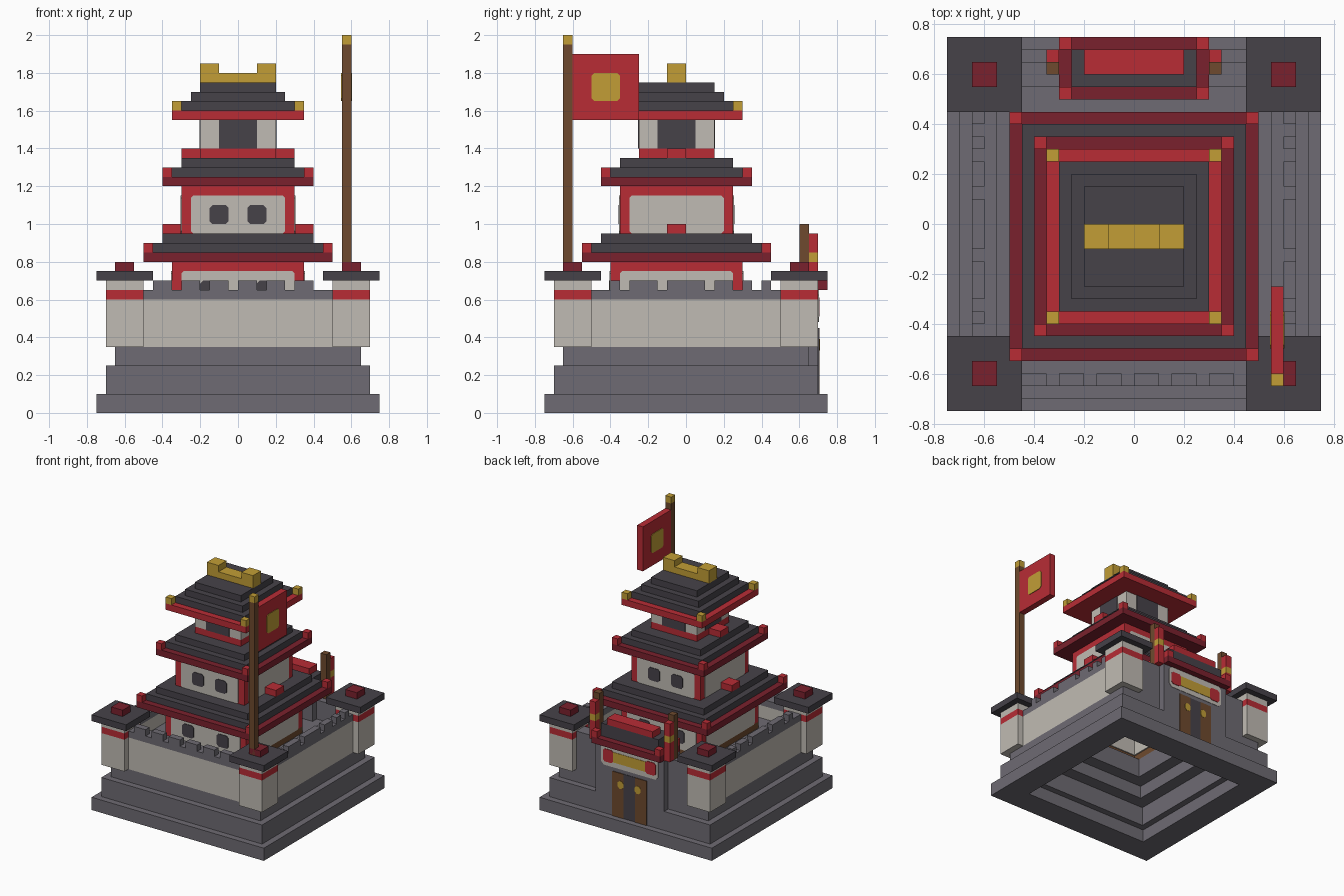
import bpy, bmesh
from mathutils import Vector

cube = bpy.data.objects.get("Cube")
if cube:
    bpy.data.objects.remove(cube)


def material(name, rgb):
    lin = [((c / 255 + 0.055) / 1.055) ** 2.4 for c in rgb] + [1]
    m = bpy.data.materials.new(name)
    m.use_nodes = True
    m.diffuse_color = lin
    bsdf = m.node_tree.nodes["Principled BSDF"]
    bsdf.inputs["Base Color"].default_value = lin
    bsdf.inputs["Roughness"].default_value = 0.9
    return m


PLASTER = material("plaster", (192, 187, 179))
RED = material("bright red", (184, 44, 53))
CRIMSON = material("dark red", (122, 33, 45))
SLATE = material("dark slate", (70, 66, 73))
STONE = material("grey stone", (110, 107, 115))
WOOD = material("brown wood", (110, 74, 46))
GOLD = material("gold", (194, 158, 54))


def finish(name, bm, mat):
    bmesh.ops.recalc_face_normals(bm, faces=bm.faces)
    mesh = bpy.data.meshes.new(name)
    bm.to_mesh(mesh)
    bm.free()
    mesh.materials.append(mat)
    obj = bpy.data.objects.new(name, mesh)
    bpy.context.collection.objects.link(obj)
    return obj


def add_box(bm, x, y, z):
    verts = bmesh.ops.create_cube(bm, size=1)["verts"]
    for v in verts:
        v.co = [r[0] if c < 0 else r[1] for c, r in zip(v.co, (x, y, z))]


def box(name, mat, x, y, z):
    """Box from its low and high limit on each axis."""
    bm = bmesh.new()
    add_box(bm, x, y, z)
    return finish(name, bm, mat)


def slab(name, mat, h, z0, z1, cy=0):
    return box(name, mat, (-h, h), (cy - h, cy + h), (z0, z1))


def ring(name, mat, outer, inner, z0, z1, cy=0):
    """Square tube standing upright."""
    bm = bmesh.new()
    loops = []
    for h, z in ((outer, z0), (outer, z1), (inner, z1), (inner, z0)):
        loops.append([bm.verts.new((sx * h, cy + sy * h, z))
                      for sx, sy in ((-1, -1), (1, -1), (1, 1), (-1, 1))])
    for a, b in zip(loops, loops[1:] + loops[:1]):
        for i in range(4):
            j = (i + 1) % 4
            bm.faces.new((a[i], a[j], b[j], b[i]))
    return finish(name, bm, mat)


def plate(name, mat, axis, side, plane, u, v, cut=0.012, depth=0.004):
    """Thin panel with clipped corners lying on a wall that faces an axis."""
    bm = bmesh.new()
    pts = [(u[0] + cut, v[0]), (u[1] - cut, v[0]), (u[1], v[0] + cut), (u[1], v[1] - cut),
           (u[1] - cut, v[1]), (u[0] + cut, v[1]), (u[0], v[1] - cut), (u[0], v[0] + cut)]
    place = (lambda p: (plane, p[0], p[1])) if axis == "x" else (lambda p: (p[0], plane, p[1]))
    face = bm.faces.new([bm.verts.new(place(p)) for p in pts])
    out = bmesh.ops.extrude_face_region(bm, geom=[face])["geom"]
    shift = Vector((side * depth, 0, 0) if axis == "x" else (0, side * depth, 0))
    for e in out:
        if isinstance(e, bmesh.types.BMVert):
            e.co += shift
    return finish(name, bm, mat)


def corners(name, mat, x, y0, y1, z, size=0.05):
    """Cubes on the four corners of an eave."""
    bm = bmesh.new()
    for xr in ((-x, -x + size), (x - size, x)):
        for yr in ((y0, y0 + size), (y1 - size, y1)):
            add_box(bm, xr, yr, (z, z + size))
    finish(name, bm, mat)


# Stepped hollow base and courtyard
ring("base_lower_step", STONE, 0.75, 0.55, 0, 0.1)
ring("base_middle_step", STONE, 0.7, 0.5, 0.1, 0.25)
ring("base_upper_step", STONE, 0.65, 0.4, 0.25, 0.35)
ring("courtyard_floor", STONE, 0.6, 0.3, 0.35, 0.5)

# Curtain walls with capped battlements
for s, side in ((-1, "right"), (1, "left")):
    xr = sorted((s * 0.55, s * 0.65))
    box(side + "_wall", PLASTER, xr, (-0.5, 0.5), (0.35, 0.6))
    box(side + "_wall_cap", STONE, xr, (-0.5, 0.5), (0.6, 0.65))
box("front_wall", PLASTER, (-0.55, 0.55), (-0.65, -0.55), (0.35, 0.6))
box("front_wall_cap", STONE, (-0.55, 0.55), (-0.65, -0.55), (0.6, 0.65))
box("back_wall", STONE, (-0.55, 0.55), (0.55, 0.65), (0.35, 0.65))

bm = bmesh.new()
for i in range(6):
    a = -0.45 + 0.15 * i
    add_box(bm, (a, a + 0.1), (-0.65, -0.6), (0.65, 0.7))
side_gaps = (-0.45, -0.35, -0.15, 0.1, 0.25, 0.35, 0.45)
for a, b in zip(side_gaps, side_gaps[1:]):
    for xr in ((-0.65, -0.6), (0.6, 0.65)):
        add_box(bm, xr, (a + 0.05, b), (0.65, 0.7))
finish("battlements", bm, STONE)

# Corner towers
for sx, nx in ((-1, "right"), (1, "left")):
    for sy, ny in ((-1, "front"), (1, "back")):
        def part(name, mat, a, b, z):
            box(f"{ny}_{nx}_tower_{name}", mat, sorted((sx * a, sx * b)), sorted((sy * a, sy * b)), z)
        part("body", PLASTER, 0.5, 0.7, (0.35, 0.6))
        part("band", RED, 0.5, 0.7, (0.6, 0.65))
        part("top", PLASTER, 0.5, 0.7, (0.65, 0.7))
        part("cap", SLATE, 0.45, 0.75, (0.7, 0.75))
        part("knob", CRIMSON, 0.55, 0.65, (0.75, 0.8))

# Keep: lower and middle storeys with plaster panels in red frames
CY = -0.05
ring("keep_plinth", WOOD, 0.35, 0.3, 0.5, 0.55, CY)
for name, h, z0, z1, win, wz in (("lower", 0.35, 0.55, 0.8, (0.1, 0.2), (0.6, 0.7)),
                                 ("middle", 0.3, 0.95, 1.2, (0.05, 0.15), (1.0, 1.1))):
    ring(name + "_storey_frame", RED, h, h - 0.05, z0, z1, CY)
    ring(name + "_storey_lining", PLASTER, h - 0.05, h - 0.06, z0, z1, CY)
    p = h - 0.05
    for s in (-1, 1):
        plate(name + "_side_panel", PLASTER, "x", s, s * h, (CY - p, CY + p), (z0, z1 - 0.05))
        plate(name + "_end_panel", PLASTER, "y", s, CY + s * h, (-p, p), (z0, z1 - 0.05))
        for t in (-1, 1):
            plate(name + "_window", SLATE, "y", s, CY + s * h, sorted((t * win[0], t * win[1])), wz, 0.015, 0.008)

# Keep: top storey with open dark bays
slab("top_storey_sill", RED, 0.2, 1.35, 1.4, CY)
slab("top_storey_walls", PLASTER, 0.2, 1.4, 1.55, CY)
for s in (-1, 1):
    plate("top_side_bay", SLATE, "x", s, s * 0.2, (CY - 0.1, CY + 0.1), (1.4, 1.55), 0)
    plate("top_end_bay", SLATE, "y", s, CY + s * 0.2, (-0.1, 0.1), (1.4, 1.55), 0)

# Tiered roofs: eave, corner blocks and shrinking layers
for name, h, z, layers, eave, tip in (("lower", 0.5, 0.8, 2, CRIMSON, RED),
                                      ("middle", 0.4, 1.2, 2, CRIMSON, RED),
                                      ("top", 0.35, 1.55, 3, RED, GOLD)):
    slab(name + "_roof_eave", eave, h, z, z + 0.05, CY)
    corners(name + "_roof_tips", tip, h, CY - h, CY + h, z + 0.05)
    for i in range(1, layers + 1):
        slab(f"{name}_roof_layer_{i}", SLATE, h - 0.05 * i, z + 0.05 * i, z + 0.05 * i + 0.05, CY)

# Small red blocks on the roof sides
for s in (-1, 1):
    box("lower_roof_block", RED, sorted((s * 0.3, s * 0.4)), (-0.1, 0), (0.95, 1.0))
    box("middle_roof_block", RED, sorted((s * 0.2, s * 0.3)), (-0.1, 0), (1.35, 1.4))

# Gold ridge
box("ridge", GOLD, (-0.2, 0.2), (-0.1, 0), (1.75, 1.8))
for s in (-1, 1):
    box("ridge_end", GOLD, sorted((s * 0.1, s * 0.2)), (-0.1, 0), (1.8, 1.85))

# Gatehouse
box("gatehouse", STONE, (-0.3, 0.3), (0.5, 0.7), (0.1, 0.65))
plate("gate_panel", PLASTER, "y", 1, 0.7, (-0.25, 0.25), (0.48, 0.65), 0.025, 0.003)
plate("gate_plaque", GOLD, "y", 1, 0.7, (-0.15, 0.15), (0.52, 0.6), 0, 0.006)
plate("gate_opening", SLATE, "y", 1, 0.7, (-0.15, 0.15), (0.1, 0.45), 0, 0.003)
for s in (-1, 1):
    plate("gate_plaque_end", RED, "y", 1, 0.7, sorted((s * 0.14, s * 0.23)), (0.51, 0.61), 0.015, 0.007)
    plate("gate_door", WOOD, "y", 1, 0.7, sorted((s * 0.05, s * 0.15)), (0.1, 0.45), 0, 0.006)
    plate("gate_knob", GOLD, "y", 1, 0.7, sorted((s * 0.05, s * 0.1)), (0.33, 0.39), 0.015, 0.009)
box("gate_eave", CRIMSON, (-0.3, 0.3), (0.5, 0.75), (0.65, 0.7))
corners("gate_tips", RED, 0.3, 0.5, 0.75, 0.7)
box("gate_roof", SLATE, (-0.25, 0.25), (0.55, 0.7), (0.7, 0.8))
box("gate_ridge", RED, (-0.2, 0.2), (0.6, 0.7), (0.8, 0.85))

# Gate banners
for s in (-1, 1):
    xr = sorted((s * 0.3, s * 0.35))
    box("banner_pole", WOOD, xr, (0.6, 0.65), (0.65, 1.0))
    for mat, z in ((RED, (0.65, 0.8)), (GOLD, (0.8, 0.85)), (RED, (0.85, 0.95))):
        box("banner", mat, xr, (0.65, 0.7), z)

# Tall flag
box("flag_pole", WOOD, (0.55, 0.6), (-0.65, -0.6), (0.75, 1.95))
box("flag_finial", GOLD, (0.55, 0.6), (-0.65, -0.6), (1.95, 2.0))
box("flag", RED, (0.55, 0.6), (-0.6, -0.25), (1.55, 1.9))
for s, plane in ((-1, 0.55), (1, 0.6)):
    plate("flag_emblem", GOLD, "x", s, plane, (-0.5, -0.35), (1.65, 1.8), 0.015)
